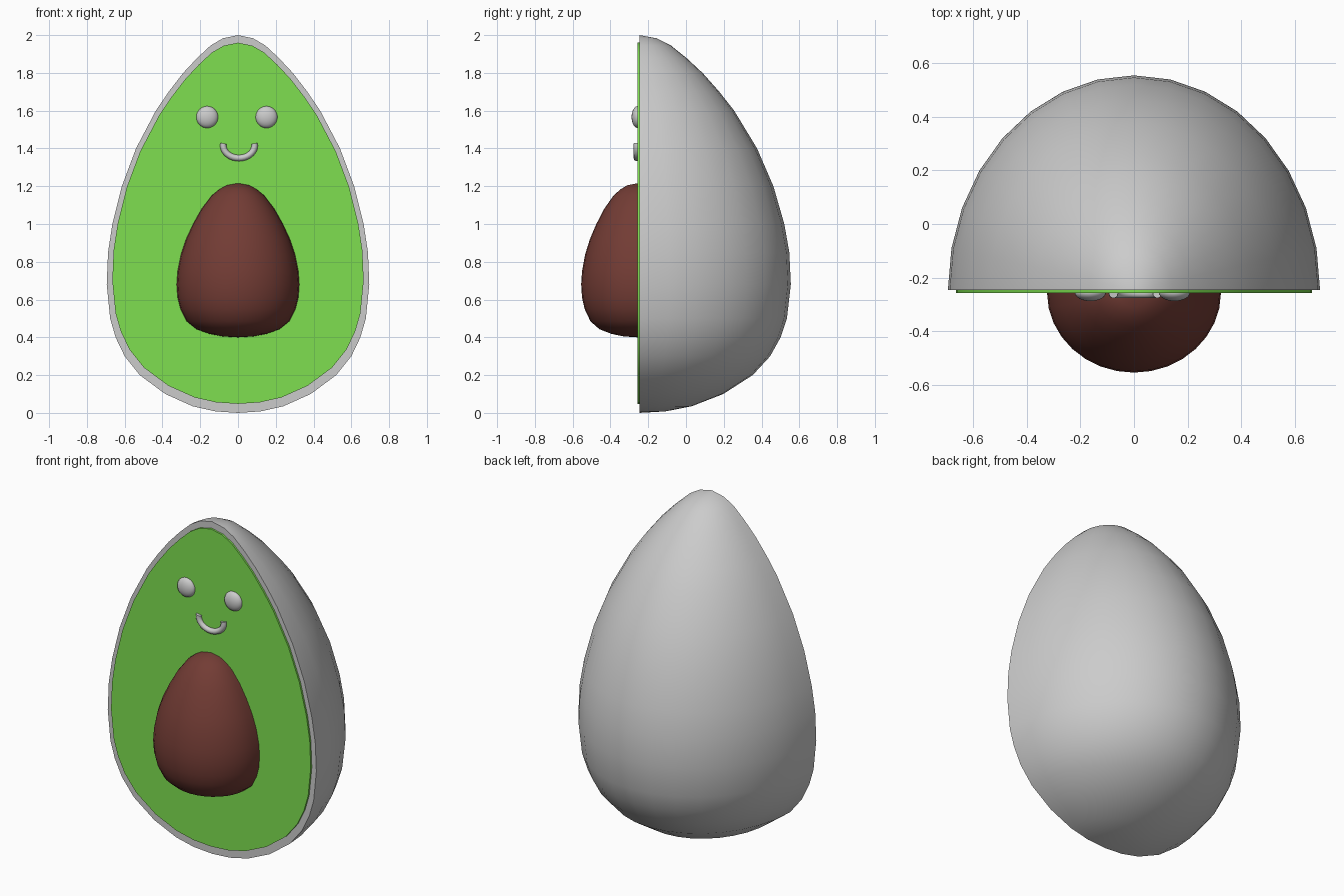
import bpy, bmesh, math

if "Cube" in bpy.data.objects:
    bpy.data.objects.remove(bpy.data.objects["Cube"])

# half outlines as (radius, height), bottom to top
BODY = [(0, 0), (.12, .008), (.24, .035), (.385, .1), (.52, .2), (.6, .3), (.648, .4),
        (.677, .5), (.695, .68), (.688, .85), (.665, 1), (.615, 1.2), (.54, 1.4),
        (.435, 1.6), (.367, 1.7), (.29, 1.8), (.215, 1.88), (.145, 1.945), (.08, 1.983), (0, 2)]
PIT = [(0, .4), (.08, .405), (.15, .418), (.22, .443), (.272, .485), (.305, .55), (.32, .61),
       (.325, .68), (.32, .75), (.302, .84), (.275, .92), (.238, 1), (.193, 1.08),
       (.14, 1.15), (.1, 1.183), (.06, 1.205), (0, 1.216)]


def material(name, col):
    m = bpy.data.materials.new(name)
    m.diffuse_color = (*col, 1)
    m.use_nodes = True
    m.node_tree.nodes["Principled BSDF"].inputs["Base Color"].default_value = m.diffuse_color
    return m


def finish(bm, name, mat=None, angle=40):
    bmesh.ops.recalc_face_normals(bm, faces=bm.faces)
    me = bpy.data.meshes.new(name)
    bm.to_mesh(me)
    bm.free()
    ob = bpy.data.objects.new(name, me)
    bpy.context.collection.objects.link(ob)
    if mat:
        me.materials.append(mat)
    bpy.ops.object.select_all(action='DESELECT')
    ob.select_set(True)
    bpy.context.view_layer.objects.active = ob
    bpy.ops.object.shade_smooth_by_angle(angle=math.radians(angle))
    return ob


def half_egg(name, profile, y0, depth, mat=None, n=16):
    """Half-revolved outline, closed with a flat face at y0."""
    bm = bmesh.new()
    bottom = bm.verts.new((0, y0, profile[0][1]))
    top = bm.verts.new((0, y0, profile[-1][1]))
    rings = [[bm.verts.new((r * math.cos(math.pi * i / n),
                            y0 + r * depth * math.sin(math.pi * i / n), z))
              for i in range(n + 1)] for r, z in profile[1:-1]]
    for i in range(n):
        bm.faces.new((bottom, rings[0][i], rings[0][i + 1]))
        bm.faces.new((top, rings[-1][i], rings[-1][i + 1]))
        for a, b in zip(rings, rings[1:]):
            bm.faces.new((a[i], a[i + 1], b[i + 1], b[i]))
    bm.faces.new([bottom] + [r[0] for r in rings] + [top] + [r[-1] for r in reversed(rings)])
    return finish(bm, name, mat)


green = material("flesh_green", (.21, .74, .08))
brown = material("pit_brown", (.17, .045, .035))

# skin and pit
half_egg("skin", BODY, -.247, .802 / .695)
half_egg("pit", PIT, -.255, -.3 / .325, brown)

# thin flesh plate on the cut face
bm = bmesh.new()
outline = [(r * .957, .048 + z * .956) for r, z in BODY]
outline += [(-x, z) for x, z in reversed(outline[1:-1])]
face = bm.faces.new([bm.verts.new((x, -.247, z)) for x, z in outline])
ext = bmesh.ops.extrude_face_region(bm, geom=[face], use_keep_orig=True)
for v in ext["geom"]:
    if isinstance(v, bmesh.types.BMVert):
        v.co.y = -.258
finish(bm, "flesh", green)

# eyes
for side, x in (("left", -.163), ("right", .151)):
    bm = bmesh.new()
    bmesh.ops.create_uvsphere(bm, u_segments=32, v_segments=16, radius=1)
    for v in bm.verts:
        v.co = (x + v.co.x * .058, -.256 + v.co.y * .032, 1.566 + v.co.z * .058)
    finish(bm, "eye_" + side)

# smile: round tube along an arc
bm = bmesh.new()
rings = []
for i in range(21):
    a = math.radians(170 + 200 * i / 20)
    ring = []
    for k in range(12):
        t = 2 * math.pi * k / 12
        d = .017 * math.cos(t)
        ring.append(bm.verts.new((.005 + (.083 + d) * math.cos(a), -.259 + .018 * math.sin(t),
                                  1.415 + (.066 + d) * math.sin(a))))
    rings.append(ring)
for a, b in zip(rings, rings[1:]):
    for k in range(12):
        j = (k + 1) % 12
        bm.faces.new((a[k], a[j], b[j], b[k]))
bm.faces.new(rings[0])
bm.faces.new(rings[-1])
finish(bm, "smile")
